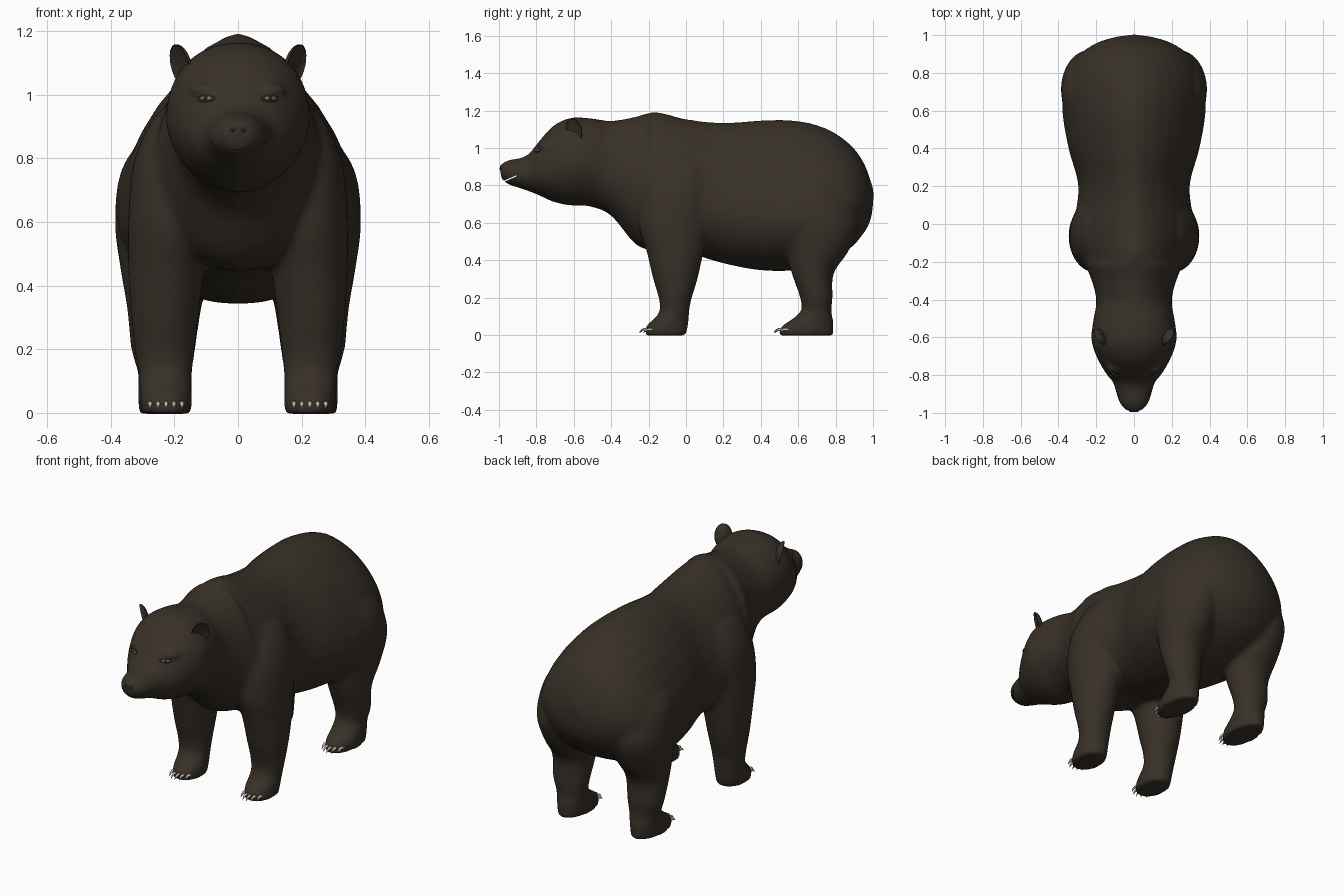
import bpy, bmesh, math
from mathutils import Vector, Matrix

if "Cube" in bpy.data.objects:
    bpy.data.objects.remove(bpy.data.objects["Cube"])


def material(name, color):
    m = bpy.data.materials.new(name)
    m.use_nodes = True
    m.diffuse_color = (*color, 1)
    node = m.node_tree.nodes["Principled BSDF"]
    node.inputs["Base Color"].default_value = (*color, 1)
    node.inputs["Roughness"].default_value = 0.9
    return m


FUR = material("brown fur", (0.039, 0.03, 0.021))
DARK = material("dark nose", (0.022, 0.018, 0.014))
CLAW = material("pale claw", (0.55, 0.5, 0.43))
EYE = material("eye grey", (0.2, 0.19, 0.15))


def add_object(name, bm, mat):
    mesh = bpy.data.meshes.new(name)
    bmesh.ops.recalc_face_normals(bm, faces=bm.faces)
    bm.to_mesh(mesh)
    bm.free()
    mesh.materials.append(mat)
    mesh.shade_smooth()
    obj = bpy.data.objects.new(name, mesh)
    bpy.context.collection.objects.link(obj)
    return obj


def smooth_rows(rows, steps=4):
    """Catmull-Rom interpolation of the cross-section rows."""
    rows = [Vector(r) for r in rows]
    out = []
    for i in range(len(rows) - 1):
        p0, p1, p2 = rows[max(i - 1, 0)], rows[i], rows[i + 1]
        p3 = rows[min(i + 2, len(rows) - 1)]
        for k in range(steps):
            t = k / steps
            out.append(p1 + (p2 - p0) * (t / 2)
                       + (2 * p0 - 5 * p1 + 4 * p2 - p3) * (t * t / 2)
                       + (3 * p1 - p0 - 3 * p2 + p3) * (t ** 3 / 2))
    return out + [rows[-1]]


def loft(bm, rows, point, segments=32):
    """Skin closed rings; point(row, cos, sin) places one ring vertex."""
    rings = []
    for row in smooth_rows(rows):
        angles = [2 * math.pi * k / segments for k in range(segments)]
        rings.append([bm.verts.new(point(row, math.cos(a), math.sin(a))) for a in angles])
    for a, b in zip(rings, rings[1:]):
        for k in range(segments):
            j = (k + 1) % segments
            bm.faces.new((a[k], a[j], b[j], b[k]))
    bm.faces.new(rings[0][::-1])
    bm.faces.new(rings[-1])


def ball(bm, center, size, rot=Matrix()):
    mat = Matrix.Translation(center) @ rot @ Matrix.Diagonal((*size, 1))
    bmesh.ops.create_uvsphere(bm, u_segments=20, v_segments=12, radius=1, matrix=mat)


def trunk_point(row, c, s):
    y, w, low, mid, high = row
    # rounder head with a narrowing jaw, more tapered back
    if y < -0.45:
        e = 0.92 if s > 0 else 1.1
    else:
        e = 1.2 if s > 0 and y > -0.2 else 1.0
    x = math.copysign(abs(c) ** e, c) * w
    z = math.copysign(abs(s) ** e, s)
    return (x, y, mid + z * (high - mid if s > 0 else mid - low))


def leg_point(side):
    def point(row, c, s):
        z, x, w, front, back = row
        return (side * (x + c * w), (front + back) / 2 + s * (back - front) / 2, z)
    return point


# Trunk from nose to rump: y, half width, bottom, widest height, top
TRUNK = [
    (-0.99, 0.04, 0.835, 0.87, 0.91),
    (-0.95, 0.075, 0.805, 0.865, 0.935),
    (-0.89, 0.096, 0.785, 0.86, 0.945),
    (-0.84, 0.11, 0.768, 0.86, 0.968),
    (-0.79, 0.15, 0.748, 0.87, 1.03),
    (-0.71, 0.195, 0.712, 0.9, 1.118),
    (-0.62, 0.225, 0.692, 0.92, 1.16),
    (-0.52, 0.218, 0.688, 0.92, 1.16),
    (-0.4, 0.2, 0.638, 0.88, 1.145),
    (-0.27, 0.235, 0.485, 0.8, 1.167),
    (-0.16, 0.285, 0.45, 0.72, 1.193),
    (0.0, 0.315, 0.44, 0.68, 1.155),
    (0.2, 0.295, 0.383, 0.66, 1.135),
    (0.4, 0.347, 0.346, 0.64, 1.148),
    (0.6, 0.38, 0.348, 0.62, 1.145),
    (0.76, 0.364, 0.395, 0.65, 1.1),
    (0.88, 0.305, 0.465, 0.69, 1.017),
    (0.95, 0.215, 0.545, 0.71, 0.922),
    (0.985, 0.12, 0.61, 0.72, 0.83),
    (1.0, 0.03, 0.69, 0.73, 0.77),
]

# Legs: height, x centre, half width, front y, back y
FRONT_LEG = [
    (0.98, 0.15, 0.05, -0.12, 0.05),
    (0.92, 0.175, 0.095, -0.18, 0.1),
    (0.78, 0.2, 0.13, -0.24, 0.14),
    (0.6, 0.21, 0.135, -0.255, 0.125),
    (0.45, 0.225, 0.12, -0.212, 0.095),
    (0.3, 0.23, 0.106, -0.176, 0.062),
    (0.18, 0.23, 0.092, -0.142, 0.026),
    (0.11, 0.228, 0.083, -0.15, 0.016),
    (0.05, 0.226, 0.082, -0.212, 0.012),
    (-0.003, 0.226, 0.08, -0.22, -0.002),
]
REAR_LEG = [
    (0.88, 0.2, 0.09, 0.55, 0.78),
    (0.76, 0.22, 0.148, 0.5, 0.87),
    (0.6, 0.23, 0.157, 0.5, 0.925),
    (0.45, 0.23, 0.139, 0.535, 0.87),
    (0.33, 0.232, 0.117, 0.565, 0.79),
    (0.2, 0.235, 0.101, 0.61, 0.784),
    (0.13, 0.23, 0.085, 0.615, 0.778),
    (0.08, 0.23, 0.084, 0.56, 0.787),
    (0.045, 0.23, 0.084, 0.508, 0.79),
    (-0.003, 0.23, 0.08, 0.498, 0.788),
]

# Body: trunk, legs and small muscle masses fused into one skin
bm = bmesh.new()
loft(bm, TRUNK, trunk_point)
for side in (1, -1):
    loft(bm, FRONT_LEG, leg_point(side))
    loft(bm, REAR_LEG, leg_point(side))
    ball(bm, (side * 0.1, -0.755, 1.015), (0.055, 0.04, 0.022))   # brow
    ball(bm, (side * 0.13, -0.68, 0.86), (0.055, 0.09, 0.08))     # cheek
ball(bm, (0, 0.975, 0.75), (0.04, 0.03, 0.08))                    # tail
ball(bm, (0, -0.975, 0.892), (0.034, 0.024, 0.03))                # nose pad
body = add_object("body", bm, FUR)

# Mouth slit cutter
bm = bmesh.new()
slit = Matrix.Translation((0, -0.945, 0.834)) @ Matrix.Rotation(math.radians(24), 4, 'X')
bmesh.ops.create_cube(bm, size=1, matrix=slit @ Matrix.Diagonal((0.3, 0.085, 0.006, 1)))
cutter = add_object("mouth_cutter", bm, DARK)
cutter.hide_render = True
cutter.hide_set(True)

remesh = body.modifiers.new("fuse", 'REMESH')
remesh.mode = 'VOXEL'
remesh.voxel_size = 0.014
relax = body.modifiers.new("relax", 'SMOOTH')
relax.factor = 0.5
relax.iterations = 7
cut = body.modifiers.new("mouth", 'BOOLEAN')
cut.operation = 'DIFFERENCE'
cut.object = cutter
bpy.context.view_layer.objects.active = body
body.select_set(True)
bpy.ops.object.convert(target='MESH')
bpy.ops.object.shade_smooth_by_angle(angle=math.radians(50))

# Nostrils on the nose pad
bm = bmesh.new()
for side in (1, -1):
    hit, spot, normal, _ = body.ray_cast(Vector((side * 0.017, -2, 0.89)), Vector((0, 1, 0)))
    ball(bm, spot, (0.008, 0.004, 0.007))
add_object("nostrils", bm, DARK)


def add_claw(name, base):
    curve = bpy.data.curves.new(name, 'CURVE')
    curve.dimensions = '3D'
    curve.bevel_depth = 0.008
    curve.bevel_resolution = 2
    curve.use_fill_caps = True
    line = curve.splines.new('POLY')
    line.points.add(3)
    path = [(0.02, 0, 1), (-0.01, 0.002, 0.9), (-0.024, -0.004, 0.6), (-0.036, -0.016, 0.08)]
    for p, (dy, dz, r) in zip(line.points, path):
        p.co = (base[0], base[1] + dy, base[2] + dz, 1)
        p.radius = r
    curve.materials.append(CLAW)
    bpy.context.collection.objects.link(bpy.data.objects.new(name, curve))


for side, label in ((1, "left"), (-1, "right")):
    # Cupped ear
    bm = bmesh.new()
    ball(bm, (0, 0, 0), (0.03, 0.05, 0.068))
    for v in bm.verts:
        if v.co.x > 0:
            v.co.x *= -0.35
    turn = (Matrix.Translation((0.183, -0.6, 1.092)) @ Matrix.Rotation(math.radians(-35), 4, 'Z')
            @ Matrix.Rotation(math.radians(14), 4, 'Y'))
    bm.transform(Matrix.Diagonal((side, 1, 1, 1)) @ turn)
    add_object(label + "_ear", bm, FUR)

    # Eye set on the face surface
    hit, spot, normal, _ = body.ray_cast(Vector((side * 0.1, -2, 0.988)), Vector((0, 1, 0)))
    facing = normal.to_track_quat('Z', 'Y').to_matrix().to_4x4()
    for part, size, lift, mat in (("rim", (0.032, 0.013, 0.004), 0, DARK),
                                  ("eye", (0.021, 0.007, 0.005), 0.001, EYE),
                                  ("pupil", (0.01, 0.007, 0.004), 0.003, DARK)):
        bm = bmesh.new()
        ball(bm, spot + normal * lift, size, facing)
        add_object(label + "_" + part, bm, mat)

    # Five claws rooted in the front of each paw
    for leg, centre_y, x in (("front", -0.1, 0.226), ("rear", 0.64, 0.23)):
        for i in range(-2, 3):
            claw_x = side * (x + i * 0.025)
            hit, spot, normal, _ = body.ray_cast(Vector((claw_x, centre_y, 0.028)), Vector((0, -1, 0)))
            add_claw(f"{label}_{leg}_claw", spot)
